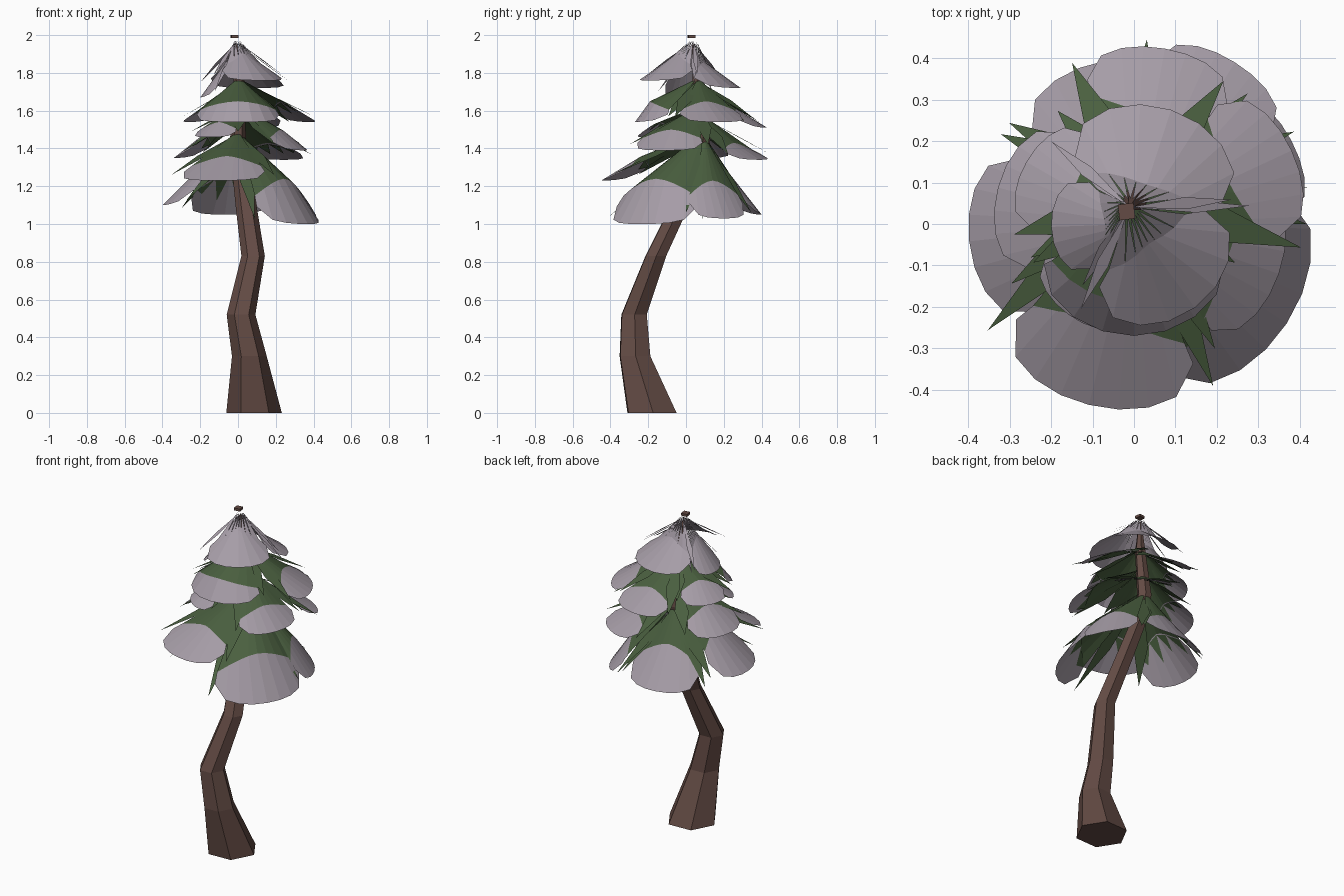
import bpy, bmesh, math, random
from mathutils import Vector

random.seed(4)
if "Cube" in bpy.data.objects:
    bpy.data.objects.remove(bpy.data.objects["Cube"])


def material(name, rgb):
    m = bpy.data.materials.new(name)
    m.use_nodes = True
    m.diffuse_color = (*rgb, 1)
    m.node_tree.nodes["Principled BSDF"].inputs["Base Color"].default_value = (*rgb, 1)
    return m


BARK = material("brown bark", (0.125, 0.07, 0.058))
NEEDLE = material("dark green needles", (0.068, 0.115, 0.05))
FROST = material("frosty grey", (0.38, 0.335, 0.385))


def finish(bm, name, *mats):
    me = bpy.data.meshes.new(name)
    bm.to_mesh(me)
    bm.free()
    for m in mats:
        me.materials.append(m)
    ob = bpy.data.objects.new(name, me)
    bpy.context.collection.objects.link(ob)


def tube(name, sections, sides, turn=0):
    """Faceted tube through sections of x, y, z, radius."""
    bm = bmesh.new()
    rings = []
    for x, y, z, r in sections:
        angles = [turn + i * math.tau / sides for i in range(sides)]
        rings.append([bm.verts.new((x + r * math.cos(a), y + r * math.sin(a), z)) for a in angles])
    for a, b in zip(rings, rings[1:]):
        for i in range(sides):
            j = (i + 1) % sides
            bm.faces.new((a[i], a[j], b[j], b[i]))
    bm.faces.new(rings[0][::-1])
    bm.faces.new(rings[-1])
    finish(bm, name, BARK)


# Crooked six-sided trunk, thin at the tip, with a small chip on top
TRUNK = [(0.085, -0.18, 0, 0.147), (0.06, -0.27, 0.3, 0.092), (0.016, -0.275, 0.52, 0.076),
         (0.08, -0.16, 0.83, 0.062), (0.045, -0.04, 1.08, 0.056), (0.02, 0.05, 1.27, 0.05),
         (0, 0.09, 1.45, 0.042), (0.005, 0.06, 1.75, 0.03), (-0.01, 0.04, 1.95, 0.008)]
tube("trunk", TRUNK, 6, 0.04)
tube("trunk_tip", [(-0.018, 0.03, 1.985, 0.027), (-0.018, 0.03, 2, 0.027)], 4, 0.9)


def axis(z):
    """Centre of the trunk at height z."""
    for a, b in zip(TRUNK, TRUNK[1:]):
        if z <= b[2]:
            return Vector(a[:3]).lerp(Vector(b[:3]), (z - a[2]) / (b[2] - a[2]))
    return Vector(TRUNK[-1][:3])


def polar(deg, r, z):
    a = math.radians(deg)
    return Vector((r * math.cos(a), r * math.sin(a), z))


def bough(name, az, half, r_out, z_out, r_in, z_in, z_top):
    """Drooping fan: green inside, rounded frosted rim, pointed side twigs.
    The crown boughs are frosted slivers up to the tip."""
    bm = bmesh.new()
    n = 8
    top = axis(z_top)
    top.z = z_top
    crown = name.startswith("top")

    def face(pts, mat):
        bm.faces.new([bm.verts.new(p) for p in pts]).material_index = mat

    root, inner, outer = [], [], []
    for i in range(n + 1):
        t = 2 * i / n - 1
        d = az + half * t
        bulge = math.sqrt(max(0, 1 - abs(t) ** 3))
        p_in = polar(d, r_in, z_in - 0.01 * abs(t))
        p_out = polar(d, r_out, z_out)
        inner.append(p_in.lerp(p_out, 0.35 * t * t))
        outer.append(p_in.lerp(p_out, 0.6 + 0.4 * bulge))
        root.append(top + polar(d, 0.02, 0))
    drop = Vector((0, 0, 0.006))
    for i in range(n):
        face((inner[i], outer[i], outer[i + 1], inner[i + 1]), 1)
        if crown:
            face((inner[i], inner[i + 1], root[i]), 1)
            continue
        face((root[i], inner[i], inner[i + 1], root[i + 1]), 0)
        # ragged green teeth beneath the frosted rim
        if i % 2:
            tip = inner[i].lerp(outer[i], random.uniform(0.3, 0.7))
            face((inner[i - 1] - drop, tip - drop, inner[i + 1] - drop), 0)
    # long pointed twigs along both sides
    for s in (-1, 1):
        d = az + s * (half + 3)
        tip = polar(d, r_out * 0.97, z_out + 0.03)
        mid = top.lerp(tip, 0.55)
        side = polar(d + 90, 0.015 if crown else 0.04, 0)
        face((top, mid + side, tip, mid - side), int(crown))
    finish(bm, name, NEEDLE, FROST)


# name, azimuth, half angle, outer radius and height, inner radius and height, root height
BOUGHS = [
    ("low_bough_front", -104, 37, 0.45, 1.23, 0.24, 1.36, 1.48),
    ("low_bough_front_left", -33, 42, 0.44, 1.0, 0.29, 1.24, 1.47),
    ("low_bough_right", 186, 37, 0.4, 1.1, 0.18, 1.32, 1.42),
    ("low_bough_back_left", 28, 25, 0.43, 1.03, 0.3, 1.23, 1.45),
    ("low_bough_back", 100, 38, 0.4, 1.05, 0.23, 1.27, 1.45),
    ("mid_bough_back", 58, 25, 0.46, 1.34, 0.3, 1.43, 1.57),
    ("mid_bough_left", -19, 35, 0.37, 1.39, 0.24, 1.5, 1.62),
    ("mid_bough_right", 165, 38, 0.34, 1.35, 0.18, 1.48, 1.58),
    ("mid_bough_front_right", -126, 33, 0.27, 1.46, 0.17, 1.54, 1.62),
    ("high_bough_front", -90, 66, 0.27, 1.54, 0.19, 1.65, 1.76),
    ("high_bough_left", 25, 30, 0.42, 1.54, 0.25, 1.65, 1.76),
    ("high_bough_back", 80, 28, 0.43, 1.51, 0.27, 1.61, 1.74),
    ("high_bough_right", 150, 32, 0.3, 1.54, 0.17, 1.64, 1.74),
    ("top_bough_front", -54, 65, 0.25, 1.76, 0.06, 1.9, 1.97),
    ("top_bough_right", 182, 45, 0.2, 1.67, 0.07, 1.85, 1.95),
    ("top_bough_back", 72, 60, 0.29, 1.72, 0.1, 1.86, 1.96),
]
for b in BOUGHS:
    bough(*b)
